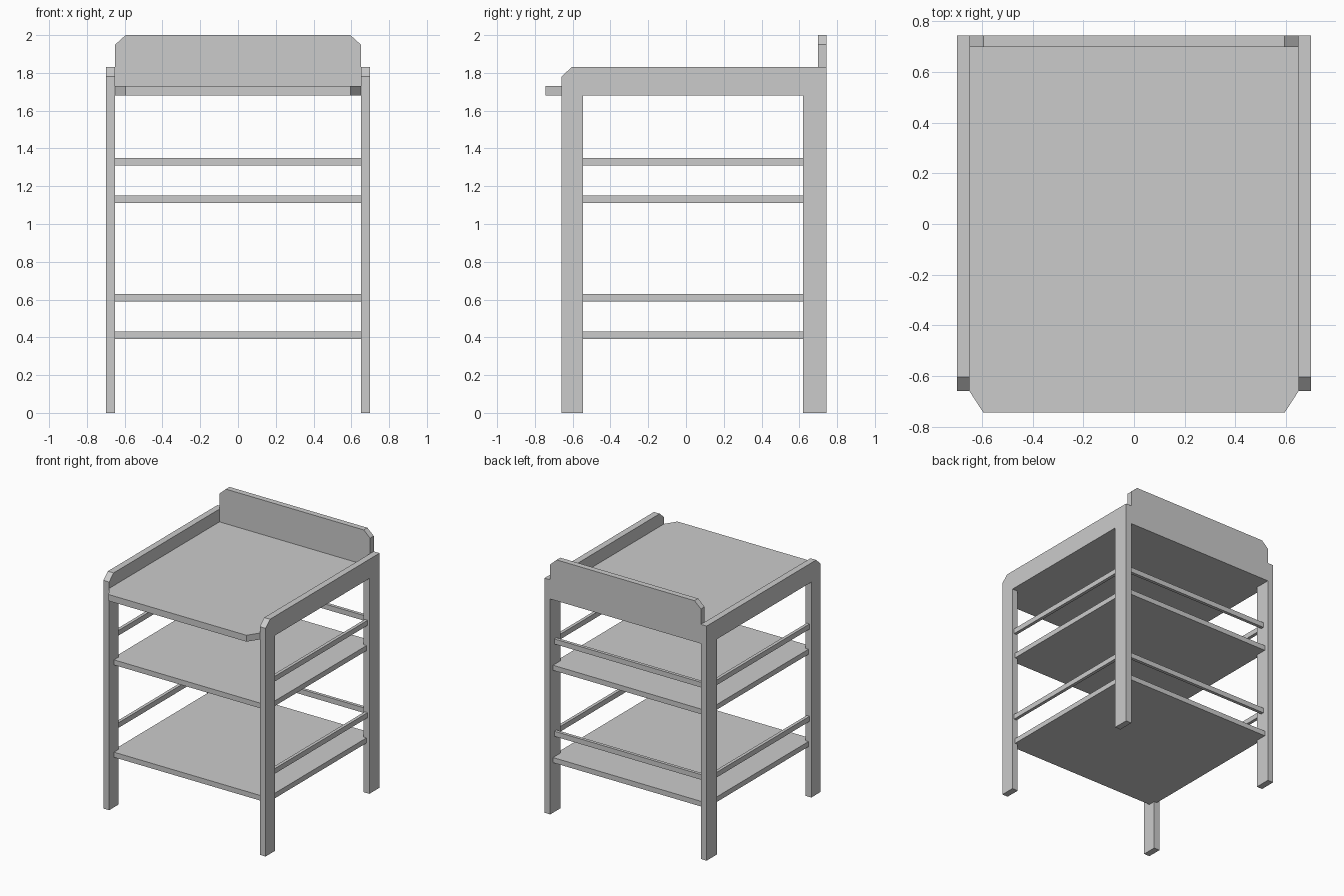
import bpy
import bmesh
from mathutils import Vector

if "Cube" in bpy.data.objects:
    bpy.data.objects.remove(bpy.data.objects["Cube"])


def extrude_profile(name, points, to_3d, direction):
    """Fill an outline given in 2D and extrude it into a solid object."""
    bm = bmesh.new()
    face = bm.faces.new([bm.verts.new(to_3d(a, b)) for a, b in points])
    result = bmesh.ops.extrude_face_region(bm, geom=[face])
    moved = [v for v in result["geom"] if isinstance(v, bmesh.types.BMVert)]
    bmesh.ops.translate(bm, verts=moved, vec=Vector(direction))
    bmesh.ops.recalc_face_normals(bm, faces=bm.faces)
    mesh = bpy.data.meshes.new(name)
    bm.to_mesh(mesh)
    bm.free()
    obj = bpy.data.objects.new(name, mesh)
    bpy.context.collection.objects.link(obj)
    return obj


def box(name, x, y, z):
    """Box from (min, max) ranges."""
    outline = [(x[0], y[0]), (x[1], y[0]), (x[1], y[1]), (x[0], y[1])]
    return extrude_profile(name, outline, lambda a, b: (a, b, z[0]),
                           (0, 0, z[1] - z[0]))


INNER, OUTER = 0.65, 0.70      # side frame faces in x
FRONT, BACK = -0.66, 0.745     # side frame ends in y

# Side frames: two legs and an arm rail in one board, front top corner cut
frame = [(FRONT, 0), (-0.545, 0), (-0.545, 1.68), (0.62, 1.68), (0.62, 0),
         (BACK, 0), (BACK, 1.83), (-0.605, 1.83), (FRONT, 1.78)]
for side, x in (("left", -OUTER), ("right", INNER)):
    extrude_profile(f"{side}_side_frame", frame,
                    lambda a, b: (x, a, b), (OUTER - INNER, 0, 0))

# Table top with cut front corners
top = [(-INNER, 0.70), (-INNER, -0.66), (-0.595, -0.745),
       (0.595, -0.745), (INNER, -0.66), (INNER, 0.70)]
extrude_profile("table_top", top, lambda a, b: (a, b, 1.68), (0, 0, 0.05))

# Back board with cut upper corners
board = [(-INNER, 1.68), (INNER, 1.68), (INNER, 1.95),
         (0.595, 2.0), (-0.595, 2.0), (-INNER, 1.95)]
extrude_profile("back_board", board, lambda a, b: (a, 0.70, b),
                (0, BACK - 0.70, 0))

# Shelves let into the legs, each with guard rails on the sides and back
for level, z in (("lower", 0.39), ("middle", 1.11)):
    box(f"{level}_shelf", (-0.675, 0.675), (-0.60, 0.71), (z, z + 0.04))
    rail_z = (z + 0.20, z + 0.24)
    box(f"{level}_back_rail", (-0.66, 0.66), (0.67, 0.695), rail_z)
    for side, x in (("left", (-0.685, -0.66)), ("right", (0.66, 0.685))):
        box(f"{level}_{side}_rail", x, (-0.60, 0.68), rail_z)
